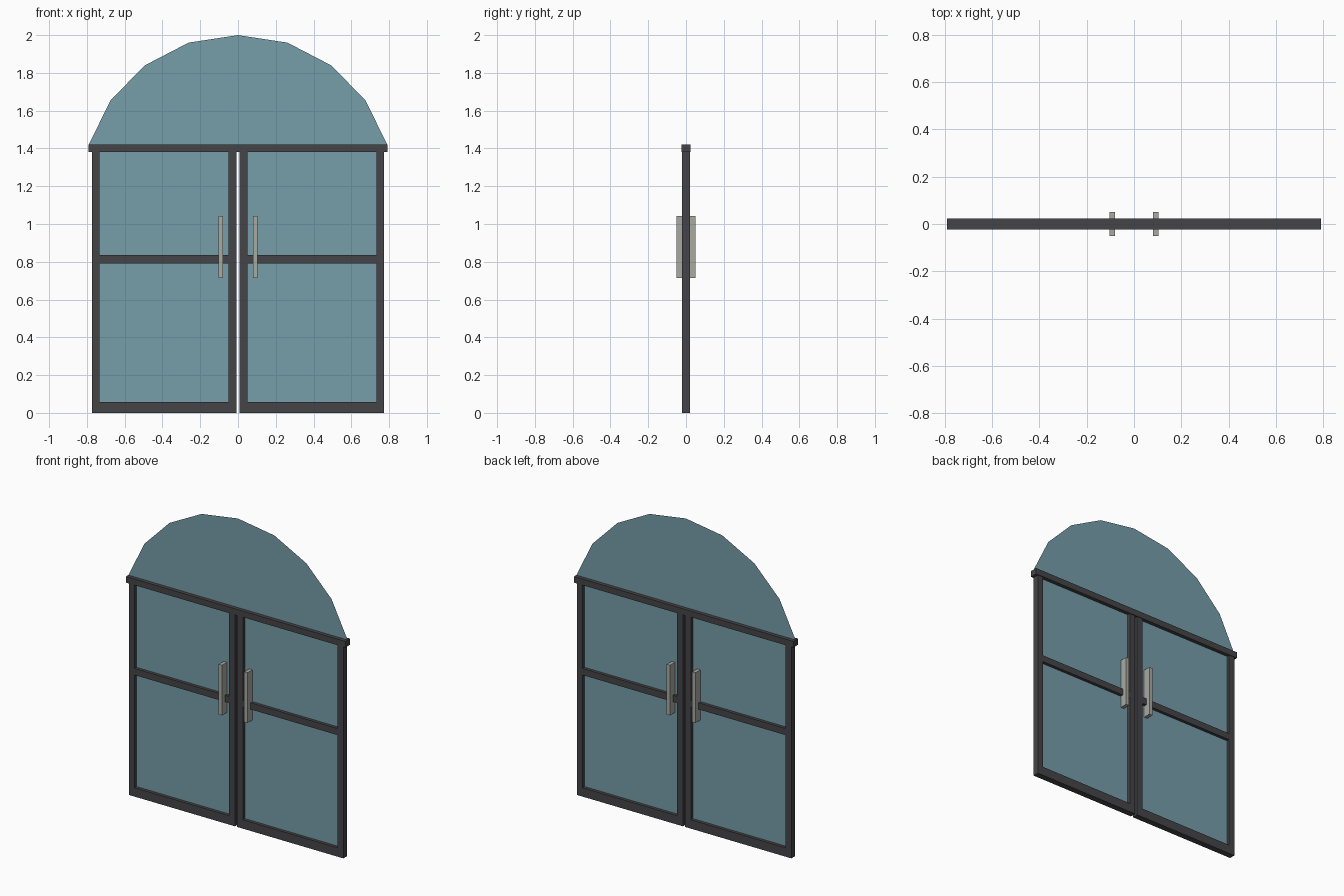
import bpy

if "Cube" in bpy.data.objects:
    bpy.data.objects.remove(bpy.data.objects["Cube"])


def material(name, color):
    m = bpy.data.materials.new(name)
    m.diffuse_color = color
    m.use_nodes = True
    m.node_tree.nodes["Principled BSDF"].inputs["Base Color"].default_value = m.diffuse_color
    return m


DARK = material("dark_metal", (0.06, 0.06, 0.065, 1))
GLASS = material("tinted_glass", (0.18, 0.34, 0.40, 0.7))
STEEL = material("handle_steel", (0.40, 0.40, 0.37, 1))


def mesh_object(name, verts, faces, mat):
    me = bpy.data.meshes.new(name)
    me.from_pydata(verts, [], faces)
    me.materials.append(mat)
    ob = bpy.data.objects.new(name, me)
    bpy.context.collection.objects.link(ob)
    return ob


def box(name, x0, x1, z0, z1, depth, mat):
    """Box between x and z limits, centred on y = 0."""
    bpy.ops.mesh.primitive_cube_add(size=1, location=((x0 + x1) / 2, 0, (z0 + z1) / 2))
    ob = bpy.context.object
    ob.name = name
    ob.scale = (x1 - x0, depth, z1 - z0)
    bpy.ops.object.transform_apply(location=False, rotation=False, scale=True)
    ob.data.materials.append(mat)
    return ob


def sheet(name, outline, mat):
    """Flat sheet in the y = 0 plane from an (x, z) outline."""
    return mesh_object(name, [(x, 0, z) for x, z in outline],
                       [list(range(len(outline)))], mat)


# Door limits, measured outwards from the centre gap
IN0, IN1, OUT0, OUT1 = 0.008, 0.050, 0.733, 0.773
SILL, MID0, MID1, TOP = 0.058, 0.792, 0.835, 1.38
FRAME = 0.04

for side, s in (("left", -1), ("right", 1)):
    def part(name, a, b, z0, z1, depth, mat):
        box(f"{side}_{name}", min(s * a, s * b), max(s * a, s * b), z0, z1, depth, mat)

    # Door frame
    part("inner_stile", IN0, IN1, 0, TOP, FRAME, DARK)
    part("outer_stile", OUT0, OUT1, 0, TOP, FRAME, DARK)
    part("bottom_rail", IN1, OUT0, 0, SILL, FRAME, DARK)
    part("middle_rail", IN1, OUT0, MID0, MID1, FRAME, DARK)

    # Pull handle, passing through to both faces
    part("handle", 0.080, 0.104, 0.715, 1.042, 0.10, STEEL)

    # Glass panes
    for label, z0, z1 in (("lower", SILL, MID0), ("upper", MID1, TOP)):
        a, b = sorted((s * IN1, s * OUT0))
        sheet(f"{side}_{label}_pane", [(a, z0), (b, z0), (b, z1), (a, z1)], GLASS)

# Header bar
box("header_bar", -0.791, 0.791, TOP, 1.42, 0.048, DARK)

# Faceted arched window
half = [(0.79, 1.42), (0.675, 1.655), (0.493, 1.84), (0.262, 1.96)]
arch = half + [(0, 2.0)] + [(-x, z) for x, z in reversed(half)]
sheet("arch_window", arch, GLASS)
